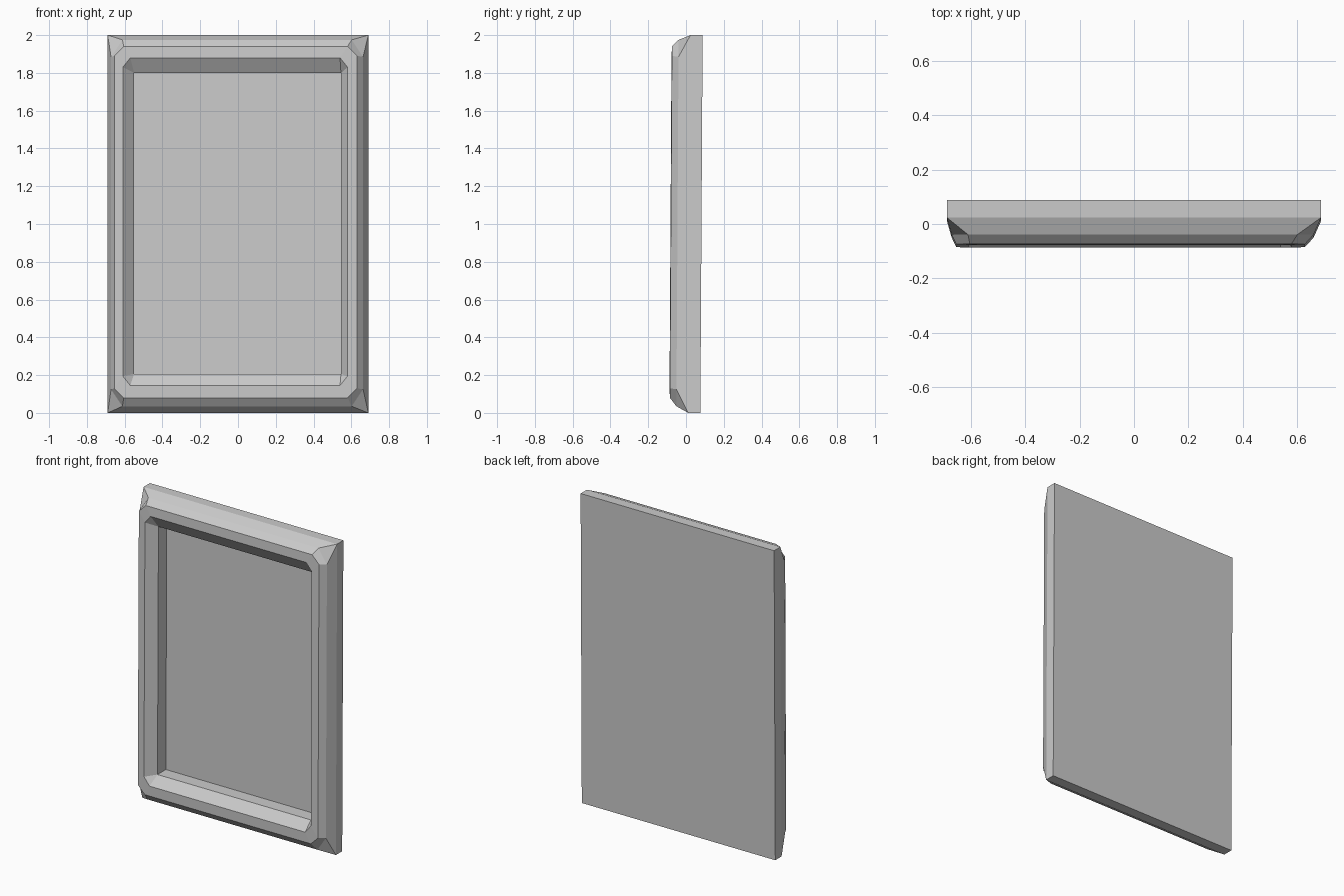
import bpy, bmesh

if "Cube" in bpy.data.objects:
    bpy.data.objects.remove(bpy.data.objects["Cube"])


def lean(y, z):
    # the whole piece leans back very slightly
    return y + 0.006 * (z - 1)


def ring(bm, y, x0, x1, z0, z1, cx=0.0, cz=0.0):
    """Rectangle with cut corners, eight points, anticlockwise from the front."""
    pts = [(x0 + cx, z0), (x1 - cx, z0), (x1, z0 + cz), (x1, z1 - cz),
           (x1 - cx, z1), (x0 + cx, z1), (x0, z1 - cz), (x0, z0 + cz)]
    return [bm.verts.new((x, lean(y, z), z)) for x, z in pts]


def build(name, rings, cap_first=False, cap_last=False):
    bm = bmesh.new()
    loops = [ring(bm, *r) for r in rings]
    for a, b in zip(loops, loops[1:]):
        for i in range(8):
            j = (i + 1) % 8
            bm.faces.new((a[i], a[j], b[j], b[i]))
    if cap_first:
        bm.faces.new(loops[0][::-1])
    if cap_last:
        bm.faces.new(loops[-1])
    bmesh.ops.remove_doubles(bm, verts=bm.verts, dist=0.0005)
    bmesh.ops.recalc_face_normals(bm, faces=bm.faces)
    mesh = bpy.data.meshes.new(name)
    bm.to_mesh(mesh)
    bm.free()
    obj = bpy.data.objects.new(name, mesh)
    bpy.context.collection.objects.link(obj)
    return obj


# Moulded frame: back edge, side, two outer bevels, flat lip, inner slope, inner wall
build("frame", [
    (0.082, -0.69, 0.69, 0.0, 2.0),
    (0.018, -0.69, 0.69, 0.0, 2.0),
    (-0.045, -0.672, 0.662, 0.035, 1.975, 0.06, 0.09),
    (-0.080, -0.655, 0.63, 0.08, 1.94, 0.05, 0.05),
    (-0.082, -0.61, 0.58, 0.145, 1.88, 0.04, 0.05),
    (-0.030, -0.55, 0.545, 0.205, 1.80),
    (0.055, -0.55, 0.545, 0.205, 1.80),
])

# Recessed panel, whose rear closes the back of the frame
build("panel", [
    (0.082, -0.69, 0.69, 0.0, 2.0),
    (0.055, -0.55, 0.545, 0.205, 1.80),
], cap_first=True, cap_last=True)
